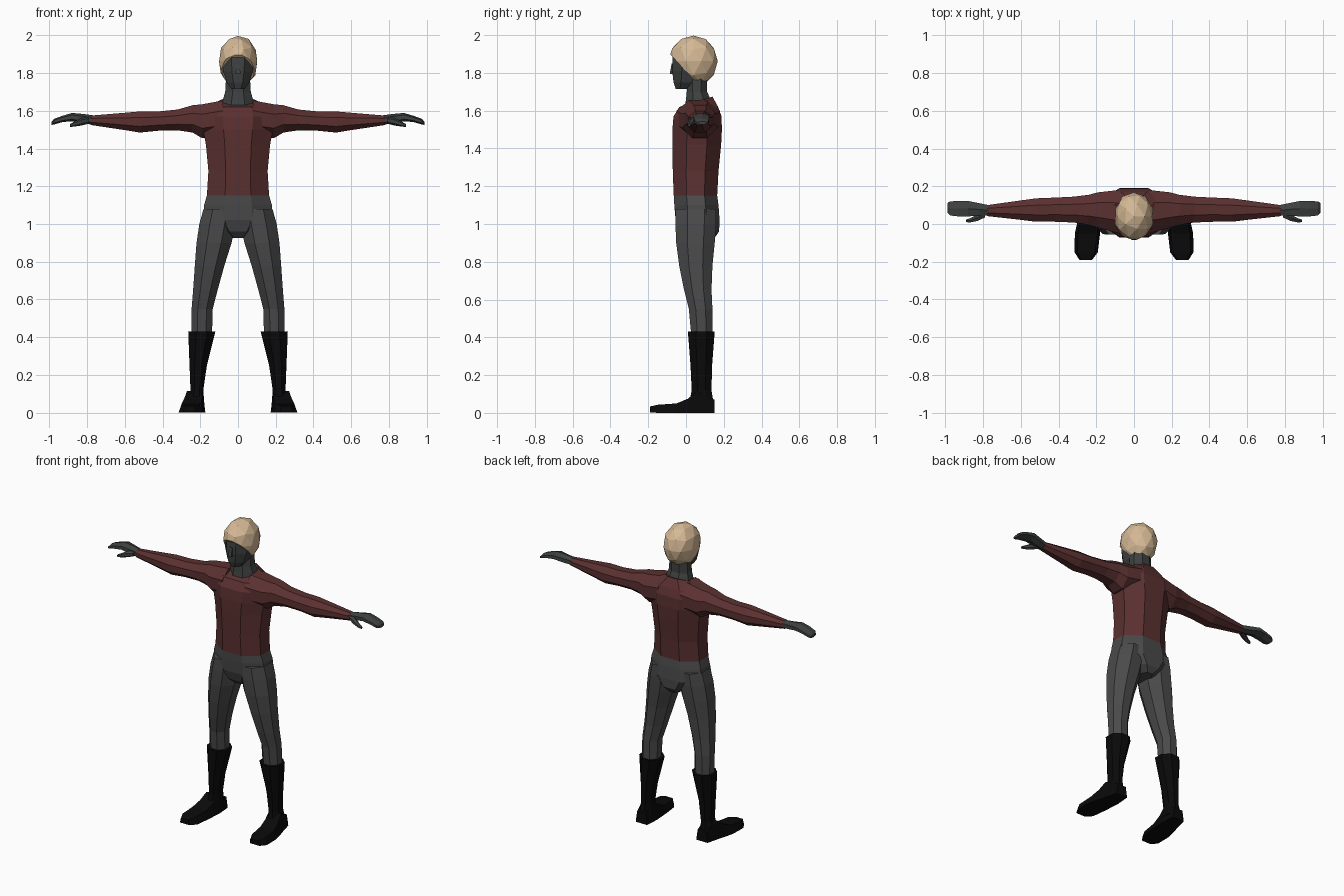
import bpy, bmesh, math, random
from mathutils import Vector

random.seed(4)


def material(name, rgb):
    m = bpy.data.materials.new(name)
    m.diffuse_color = (*rgb, 1)
    return m


RED = material("dark red cloth", (0.105, 0.03, 0.03))
GREY = material("grey cloth", (0.068, 0.068, 0.068))
SKIN = material("dark grey skin", (0.05, 0.053, 0.053))
BLACK = material("black leather", (0.003, 0.003, 0.003))
BLOND = material("blond hair", (0.66, 0.48, 0.30))


def finish(name, bm, mat, mirror=False):
    bmesh.ops.recalc_face_normals(bm, faces=bm.faces)
    me = bpy.data.meshes.new(name)
    bm.to_mesh(me)
    bm.free()
    me.materials.append(mat)
    ob = bpy.data.objects.new(name, me)
    bpy.context.collection.objects.link(ob)
    if mirror:
        mod = ob.modifiers.new("mirror", "MIRROR")
        mod.use_mirror_merge = False
    return ob


def loft(name, axis, rings, mat, n=8, mirror=False, tilt=0, taper=1):
    """Each ring: position on axis, then low/high bounds on the other two axes.
    tilt slants the last ring; taper narrows the upper half of the ring."""
    bm = bmesh.new()
    loops = []
    for k, (p, a0, a1, b0, b1) in enumerate(rings):
        loop = []
        for i in range(n):
            t = (i + 0.5) * 2 * math.pi / n
            u = math.cos(t) / math.cos(math.pi / n)
            v = math.sin(t) / math.cos(math.pi / n)
            if v > 0:
                u *= taper
            a = (a0 + a1) / 2 + u * (a1 - a0) / 2
            b = (b0 + b1) / 2 + v * (b1 - b0) / 2
            q = p + (tilt * v if k == len(rings) - 1 else 0)
            co = {"x": (q, a, b), "y": (a, q, b), "z": (a, b, q)}[axis]
            loop.append(bm.verts.new(co))
        loops.append(loop)
    for l0, l1 in zip(loops, loops[1:]):
        for i in range(n):
            j = (i + 1) % n
            bm.faces.new((l0[i], l0[j], l1[j], l1[i]))
    bm.faces.new(loops[0])
    bm.faces.new(loops[-1])
    return finish(name, bm, mat, mirror)


# Shirt body, collar opening slants down to the front
loft("shirt_torso", "z", [
    (1.15, -.165, .165, -.065, .165), (1.28, -.157, .157, -.070, .172),
    (1.42, -.170, .170, -.072, .186), (1.50, -.185, .185, -.072, .190),
    (1.57, -.195, .195, -.066, .188), (1.62, -.170, .170, -.035, .170),
    (1.652, -.085, .085, -.005, .140)], RED, tilt=.022)

# Sleeves
loft("sleeve", "x", [
    (.08, -.05, .180, 1.47, 1.655), (.19, -.02, .168, 1.455, 1.635),
    (.24, -.005, .155, 1.485, 1.63), (.32, .008, .145, 1.497, 1.607),
    (.42, .012, .140, 1.495, 1.597), (.52, .012, .136, 1.485, 1.597),
    (.60, .022, .125, 1.498, 1.590), (.78, .042, .100, 1.525, 1.575)],
     RED, mirror=True)

# Hands and thumbs
loft("hand", "x", [
    (.76, .045, .098, 1.53, 1.572), (.82, .045, .110, 1.535, 1.58),
    (.88, .040, .122, 1.548, 1.586), (.93, .040, .122, 1.543, 1.572),
    (.975, .045, .120, 1.53, 1.556), (.988, .058, .112, 1.527, 1.543)],
     SKIN, n=6, mirror=True)
loft("thumb", "x", [
    (.79, .035, .075, 1.535, 1.565), (.83, .016, .050, 1.525, 1.56),
    (.87, .008, .030, 1.518, 1.54), (.89, .010, .024, 1.516, 1.53)],
     SKIN, n=6, mirror=True)

# Neck and head
loft("neck", "z", [
    (1.60, -.088, .088, -.01, .150), (1.66, -.080, .080, .000, .130),
    (1.70, -.068, .068, .004, .112), (1.80, -.062, .062, .005, .110)], SKIN)
loft("head", "z", [
    (1.716, -.035, .035, -.055, .020), (1.75, -.060, .060, -.066, .070),
    (1.81, -.078, .078, -.073, .100), (1.86, -.082, .082, -.072, .115),
    (1.90, -.080, .080, -.069, .115), (1.94, -.055, .055, -.040, .105)], SKIN)
loft("nose", "z", [
    (1.795, -.014, .014, -.086, -.06), (1.85, -.008, .008, -.076, -.06)],
     SKIN, n=4)

# Hair cap: faceted ball cut along a slanted hairline
bm = bmesh.new()
bmesh.ops.create_icosphere(bm, subdivisions=2, radius=1)
for v in bm.verts:
    v.co *= random.uniform(0.98, 1.04)
    v.co = Vector((v.co.x * .104, .04 + v.co.y * .130, 1.862 + v.co.z * .136))
cut = bmesh.ops.bisect_plane(
    bm, geom=bm.verts[:] + bm.edges[:] + bm.faces[:],
    plane_co=(0, -.09, 1.905), plane_no=(0, .16, .15), clear_inner=True)
bmesh.ops.holes_fill(bm, edges=[e for e in bm.edges if e.is_boundary], sides=0)
finish("hair", bm, BLOND)

# Trousers: hips and legs
loft("trouser_hips", "z", [
    (.925, -.045, .045, .000, .150), (.96, -.110, .110, -.035, .175),
    (1.02, -.185, .185, -.055, .178), (1.10, -.180, .180, -.062, .172),
    (1.152, -.165, .165, -.064, .165)], GREY)
loft("trouser_leg", "z", [
    (.41, .138, .248, .028, .140), (.55, .134, .246, .015, .140),
    (.65, .108, .238, -.010, .135), (.78, .072, .229, -.036, .140),
    (.90, .034, .220, -.052, .152), (1.00, .015, .205, -.056, .160),
    (1.08, .015, .183, -.055, .160)], GREY, mirror=True)

# Boots: shaft and foot
loft("boot_shaft", "z", [
    (.04, .178, .270, .015, .148), (.12, .184, .252, .030, .135),
    (.25, .165, .257, .024, .138), (.43, .120, .264, .010, .152)],
     BLACK, mirror=True)
loft("boot_foot", "y", [
    (-.19, .222, .290, .003, .034), (-.15, .192, .315, 0, .043),
    (-.05, .180, .314, 0, .050), (.01, .176, .300, 0, .075),
    (.06, .173, .285, 0, .115), (.15, .180, .262, 0, .070)],
     BLACK, n=4, mirror=True, taper=.75)
